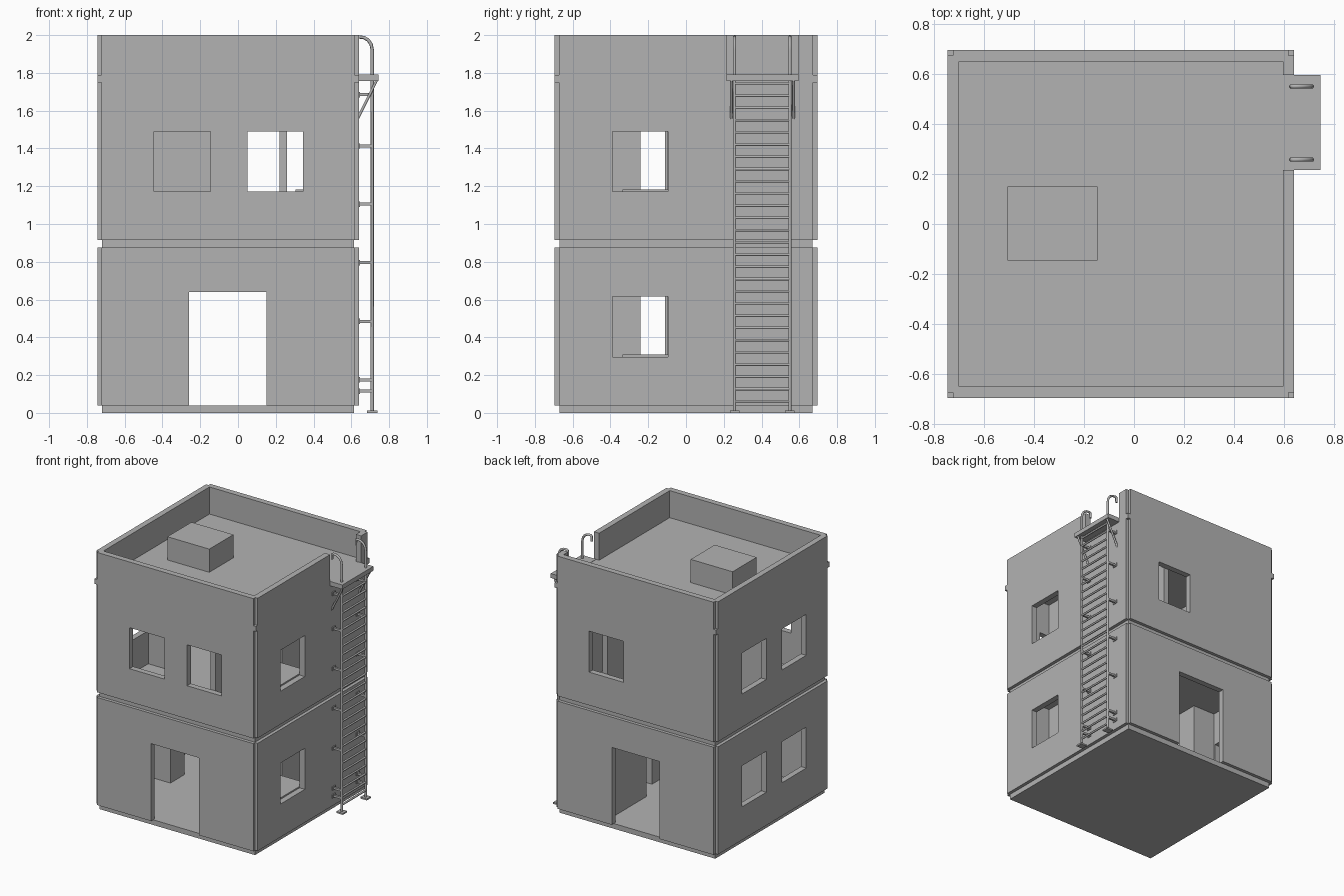
import bpy, bmesh
from mathutils import Vector

cube = bpy.data.objects.get("Cube")
if cube:
    bpy.data.objects.remove(cube, do_unlink=True)

concrete = bpy.data.materials.new("concrete_grey")
concrete.use_nodes = True
GREY = (0.45, 0.45, 0.45, 1)
concrete.diffuse_color = GREY
concrete.node_tree.nodes["Principled BSDF"].inputs["Base Color"].default_value = GREY

# Outer and inner limits of the walls, and the corner recess
X0, X1, Y0, Y1 = -0.745, 0.64, -0.695, 0.695
WALL, NOTCH = 0.045, 0.022
IX0, IX1, IY0, IY1 = X0 + WALL, X1 - WALL, Y0 + WALL, Y1 - WALL


def finish(bm, name):
    bmesh.ops.recalc_face_normals(bm, faces=bm.faces)
    mesh = bpy.data.meshes.new(name)
    bm.to_mesh(mesh)
    bm.free()
    mesh.materials.append(concrete)
    ob = bpy.data.objects.new(name, mesh)
    bpy.context.collection.objects.link(ob)
    return ob


def boxes(name, *limits):
    """One object from boxes given as (x0, x1, y0, y1, z0, z1)."""
    bm = bmesh.new()
    for x0, x1, y0, y1, z0, z1 in limits:
        made = bmesh.ops.create_cube(bm, size=1)["verts"]
        for v in made:
            v.co = (x1 if v.co.x > 0 else x0,
                    y1 if v.co.y > 0 else y0,
                    z1 if v.co.z > 0 else z0)
    return finish(bm, name)


def notched_block(name, z0, z1):
    """Block with a small square recess down each corner."""
    n = NOTCH
    pts = [(X0 + n, Y0), (X1 - n, Y0), (X1 - n, Y0 + n), (X1, Y0 + n),
           (X1, Y1 - n), (X1 - n, Y1 - n), (X1 - n, Y1), (X0 + n, Y1),
           (X0 + n, Y1 - n), (X0, Y1 - n), (X0, Y0 + n), (X0 + n, Y0 + n)]
    bm = bmesh.new()
    face = bm.faces.new([bm.verts.new((x, y, z0)) for x, y in pts])
    out = bmesh.ops.extrude_face_region(bm, geom=[face])
    top = [g for g in out["geom"] if isinstance(g, bmesh.types.BMVert)]
    bmesh.ops.translate(bm, verts=top, vec=(0, 0, z1 - z0))
    return finish(bm, name)


def cut(ob, *limits):
    """Cut each box out of the object."""
    for lim in limits:
        cutter = boxes("cutter", lim)
        cutter.hide_render = True
        mod = ob.modifiers.new("cut", "BOOLEAN")
        mod.operation, mod.solver, mod.object = "DIFFERENCE", "EXACT", cutter
        bpy.context.view_layer.objects.active = ob
        bpy.ops.object.modifier_apply(modifier=mod.name)
        bpy.data.objects.remove(cutter, do_unlink=True)


def tube(name, points, radius, smooth=False):
    """Round bar along a path."""
    curve = bpy.data.curves.new(name, "CURVE")
    curve.dimensions = "3D"
    curve.bevel_depth, curve.bevel_resolution = radius, 1
    curve.use_fill_caps = True
    sp = curve.splines.new("POLY")
    sp.points.add(len(points) - 1)
    for p, co in zip(sp.points, points):
        p.co = (*co, 1)
    curve.materials.append(concrete)
    ob = bpy.data.objects.new(name, curve)
    bpy.context.collection.objects.link(ob)
    return ob


# Inset slabs below each storey
inset = (X0 + 0.025, X1 - 0.025, Y0 + 0.025, Y1 - 0.025)
boxes("base_slab", (*inset, 0, 0.04))
boxes("middle_slab", (*inset, 0.875, 0.915))
boxes("roof_slab", (X0, X1, Y0, Y1, 1.75, 1.79))

# Storeys with their windows and doors
OUT = 0.1
DOOR = (-0.26, 0.15)
for name, z0 in (("lower_walls", 0.04), ("upper_walls", 0.915)):
    z1 = z0 + 0.835
    walls = notched_block(name, z0, z1)
    cut(walls, (IX0, IX1, IY0, IY1, z0 - OUT, z1 + OUT))
    w0, w1 = z0 + 0.257, z0 + 0.575
    cut(walls, (X1 - OUT, X1 + OUT, -0.39, -0.095, w0, w1))
    for y in (-0.41, 0.08):
        cut(walls, (X0 - OUT, X0 + OUT, y, y + 0.3, w0, w1))
    if name == "lower_walls":
        cut(walls, (*DOOR, Y0 - OUT, Y1 + OUT, z0 - OUT, z0 + 0.6))
    else:
        cut(walls, (0.05, 0.345, Y0 - OUT, Y1 + OUT, w0, w1),
            (-0.445, -0.145, Y0 - OUT, Y0 + OUT, w0, w1))
    # Inside wall with a doorway, pier and low chest
    inner = boxes(name + "_partition", (0.22, 0.26, IY0, IY1, z0, z1))
    cut(inner, (0.1, 0.4, -0.24, 0.17, z0 - OUT, z0 + 0.6))
    boxes(name + "_pier", (IX0, -0.51, -0.10, 0.07, z0, z1))
    boxes(name + "_chest", (0.305, IX1, -0.335, -0.02, z0, z0 + 0.268))

# Parapet with the gap for the ladder, and the roof box
GAP = (0.215, 0.595)
parapet = notched_block("parapet", 1.79, 2.0)
cut(parapet, (IX0, IX1, IY0, IY1, 1.7, 2.1),
    (X1 - OUT, X1 + OUT, *GAP, 1.7, 2.1))
boxes("roof_box", (-0.505, -0.145, -0.145, 0.15, 1.79, 1.97))

# Ladder landing and its diagonal braces
boxes("landing", (X1 - 0.02, 0.745, *GAP, 1.758, 1.792))
for y in (0.24, 0.57):
    tube("landing_brace", [(0.735, y, 1.762), (0.635, y, 1.56)], 0.008)

# Ladder rails hooked at the top, feet and wall brackets
RAIL_X = 0.711
hook = [(0.711, 1.92), (0.705, 1.95), (0.69, 1.973), (0.667, 1.987),
        (0.64, 1.99), (0.63, 1.985), (0.628, 1.945)]
RAILS = (0.257, 0.55)
for y in RAILS:
    tube("ladder_rail", [(RAIL_X, y, 0)] + [(x, y, z) for x, z in hook], 0.009)
    boxes("ladder_foot", (0.682, 0.738, y - 0.025, y + 0.025, 0, 0.012))
    for z in (0.115, 0.175, 0.485, 0.795, 1.105, 1.413, 1.685):
        boxes("wall_bracket",
              (X1, RAIL_X, y - 0.008, y + 0.008, z - 0.008, z + 0.008),
              (X1, X1 + 0.006, y - 0.02, y + 0.02, z - 0.014, z + 0.014))

# Rungs
for i in range(27):
    z = 0.062 + i * 0.0647
    tube("ladder_rung", [(RAIL_X, RAILS[0], z), (RAIL_X, RAILS[1], z)], 0.008)
